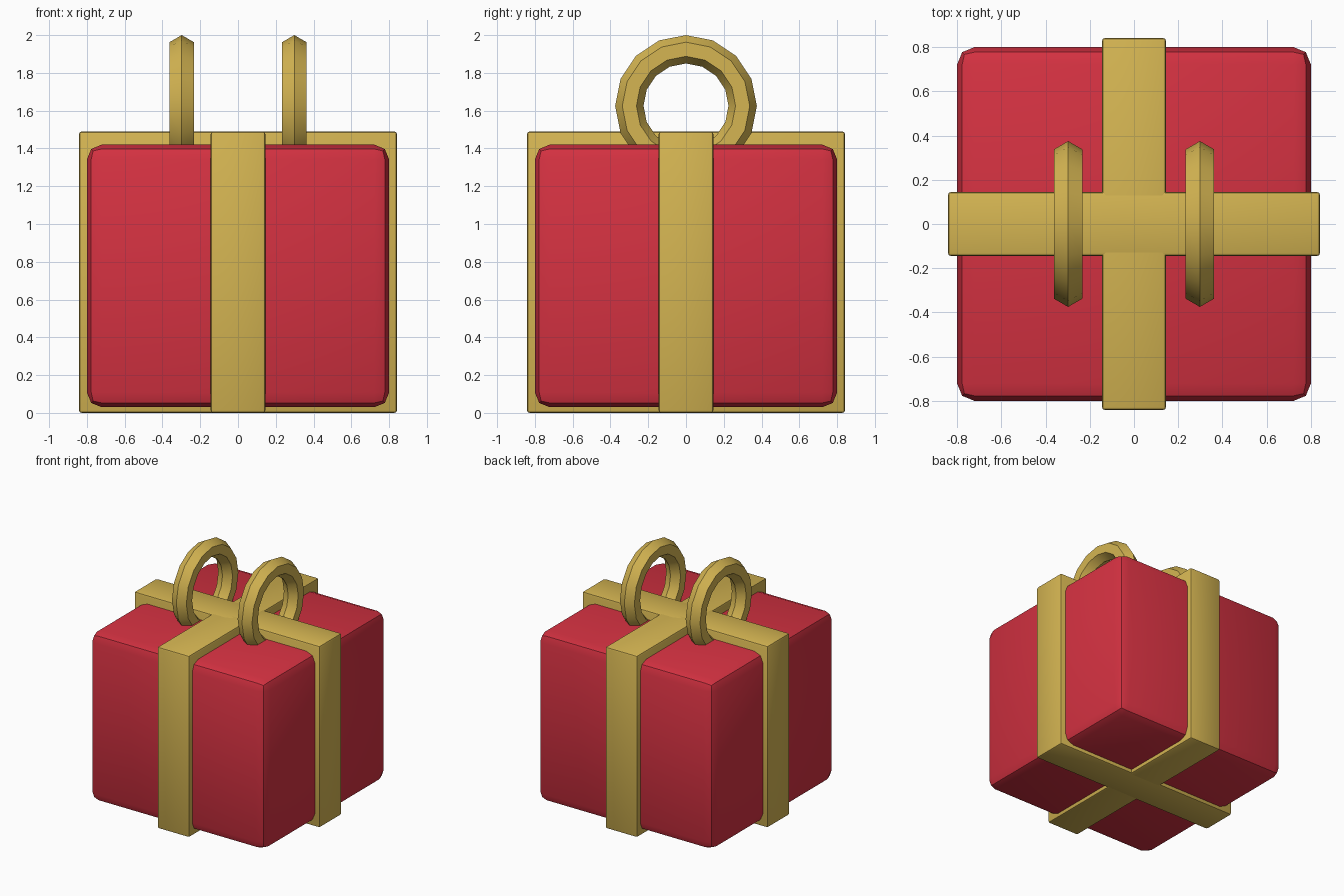
import bpy
import math

old = bpy.data.objects.get("Cube")
if old:
    bpy.data.objects.remove(old, do_unlink=True)


def make_material(name, rgb):
    mat = bpy.data.materials.new(name)
    mat.use_nodes = True
    colour = (*rgb, 1.0)
    mat.diffuse_color = colour
    mat.node_tree.nodes["Principled BSDF"].inputs["Base Color"].default_value = colour
    return mat


RED = make_material("wrapping red", (0.66, 0.031, 0.053))
GOLD = make_material("ribbon gold", (0.66, 0.46, 0.084))


def finish(name, mat):
    """Name and colour the active object, smooth its shallow edges."""
    obj = bpy.context.object
    obj.name = obj.data.name = name
    obj.data.materials.append(mat)
    bpy.ops.object.shade_smooth_by_angle(angle=math.radians(30))
    return obj


def bevelled_box(name, size, bottom, bevel, mat):
    bpy.ops.mesh.primitive_cube_add(size=1, location=(0, 0, bottom + size[2] / 2))
    obj = bpy.context.object
    obj.scale = size
    bpy.ops.object.transform_apply(location=False, rotation=False, scale=True)
    mod = obj.modifiers.new("Soft edges", 'BEVEL')
    mod.width = bevel
    mod.segments = 2
    bpy.ops.object.modifier_apply(modifier=mod.name)
    return finish(name, mat)


# Wrapped box
bevelled_box("gift_box", (1.6, 1.6, 1.39), 0.03, 0.078, RED)

# Two crossing ribbon bands
bevelled_box("ribbon_across", (1.684, 0.29, 1.49), 0, 0.015, GOLD)
bevelled_box("ribbon_front_to_back", (0.29, 1.684, 1.49), 0, 0.015, GOLD)

# Pair of upright bow loops with a six-sided section
for side, x in (("left", 0.298), ("right", -0.298)):
    bpy.ops.mesh.primitive_torus_add(
        major_radius=0.3, minor_radius=0.075, major_segments=16, minor_segments=6,
        location=(x, 0, 1.625), rotation=(0, math.pi / 2, 0))
    finish("bow_loop_" + side, GOLD)
